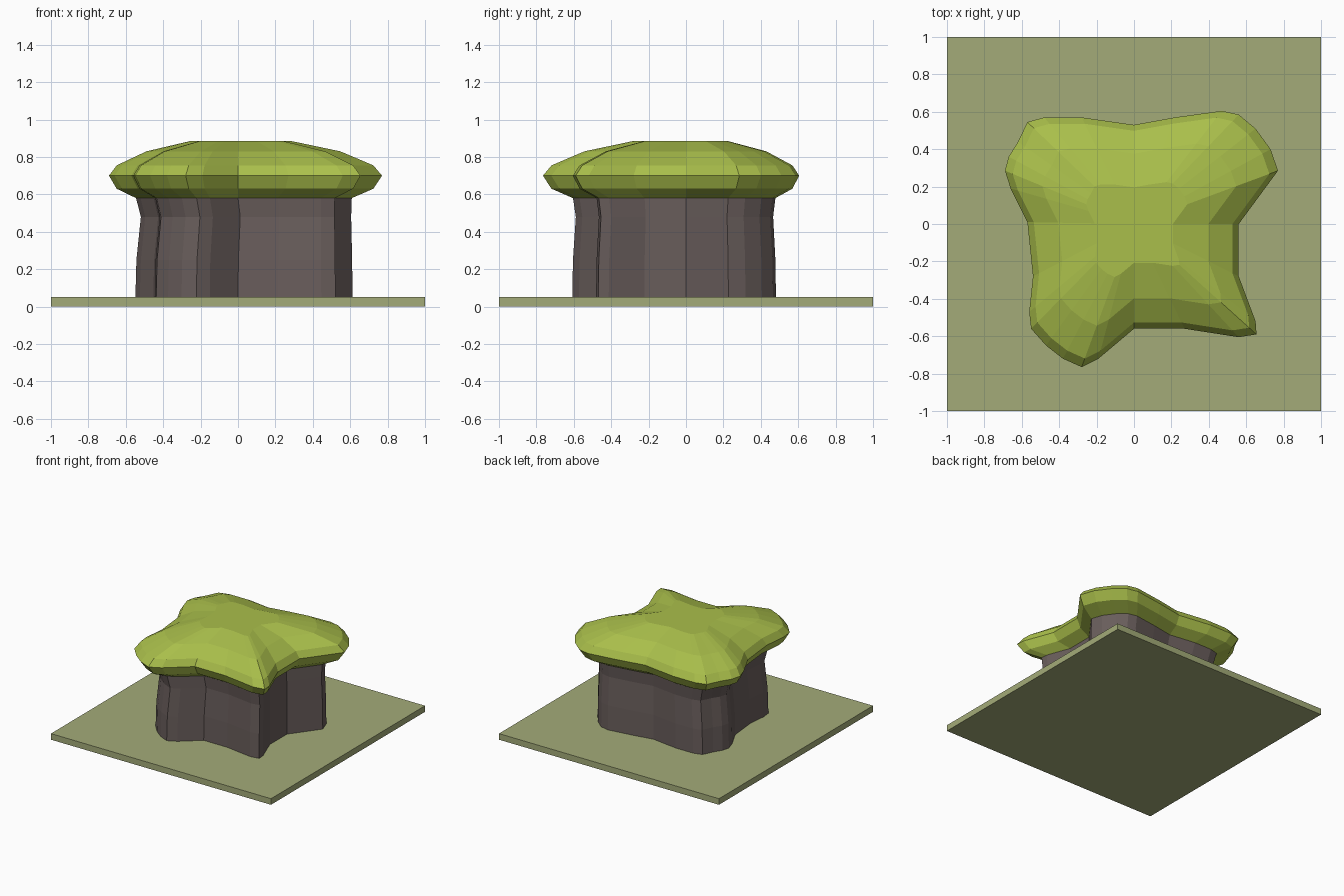
import bpy, bmesh

if "Cube" in bpy.data.objects:
    bpy.data.objects.remove(bpy.data.objects["Cube"])

# Lobed outline shared by trunk and canopy (widest canopy ring, seen from above)
OUTLINE = [(0.56, 0.0), (0.77, 0.285), (0.73, 0.40), (0.65, 0.51), (0.56, 0.585),
           (0.47, 0.605), (0.22, 0.57), (0.0, 0.53), (-0.28, 0.57), (-0.48, 0.57),
           (-0.57, 0.545), (-0.62, 0.44), (-0.67, 0.36), (-0.69, 0.285), (-0.66, 0.19),
           (-0.57, 0.01), (-0.54, -0.28), (-0.56, -0.47), (-0.55, -0.56), (-0.47, -0.65),
           (-0.38, -0.72), (-0.28, -0.765), (-0.19, -0.72), (0.0, -0.56), (0.27, -0.56),
           (0.56, -0.605), (0.655, -0.59), (0.65, -0.52), (0.56, -0.28)]


def material(name, color):
    mat = bpy.data.materials.new(name)
    mat.diffuse_color = (*color, 1)
    mat.use_nodes = True
    mat.node_tree.nodes["Principled BSDF"].inputs["Base Color"].default_value = mat.diffuse_color
    return mat


def loft(name, outline, levels, mat):
    """Stack scaled copies of an outline; levels are (z, scale, x shift)."""
    bm = bmesh.new()
    rings = [[bm.verts.new((x * s + dx, y * s, z)) for x, y in outline]
             for z, s, dx in levels]
    n = len(outline)
    for a, b in zip(rings, rings[1:]):
        for i in range(n):
            j = (i + 1) % n
            bm.faces.new((a[i], a[j], b[j], b[i]))
    bm.faces.new(rings[0][::-1])
    bm.faces.new(rings[-1])
    bmesh.ops.recalc_face_normals(bm, faces=bm.faces)
    mesh = bpy.data.meshes.new(name)
    bm.to_mesh(mesh)
    bm.free()
    obj = bpy.data.objects.new(name, mesh)
    bpy.context.collection.objects.link(obj)
    mesh.materials.append(mat)
    return obj


# Square ground slab
loft("base_slab", [(-1, -1), (1, -1), (1, 1), (-1, 1)],
     [(0, 1, 0), (0.05, 1, 0)], material("moss", (0.37, 0.41, 0.19)))

# Fluted trunk mass with a slight waist near the top
loft("trunk", OUTLINE,
     [(0.05, 0.795, 0), (0.25, 0.79, 0.002), (0.48, 0.77, 0.012), (0.58, 0.79, 0)],
     material("bark", (0.14, 0.11, 0.105)))

# Canopy with undercut rim and flat top
loft("canopy", OUTLINE,
     [(0.58, 0.79, 0), (0.63, 0.94, 0), (0.70, 1.0, 0),
      (0.755, 0.94, 0), (0.83, 0.71, 0), (0.885, 0.37, 0)],
     material("leaf", (0.40, 0.52, 0.07)))
